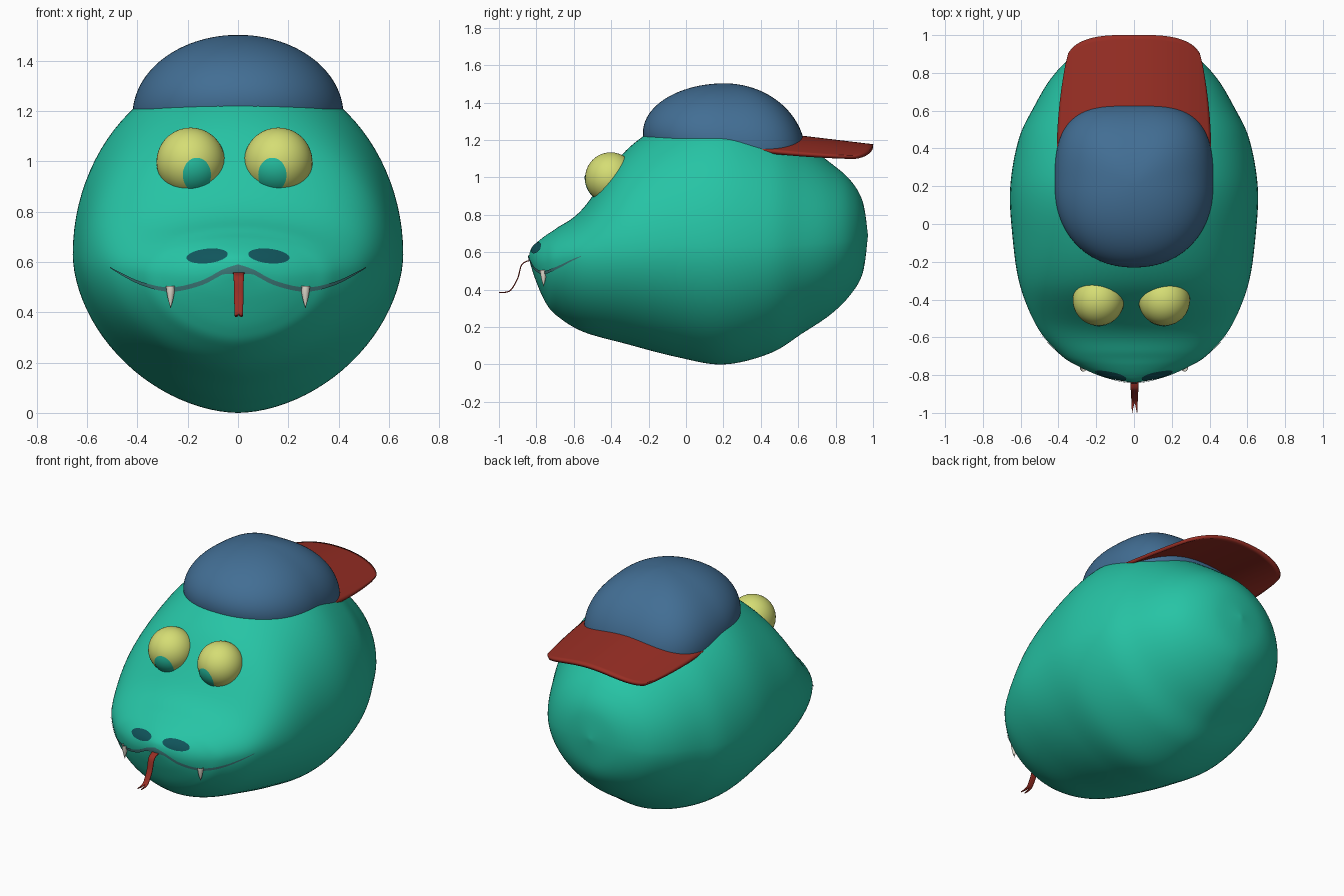
import bpy, bmesh, math
from mathutils import Vector
from mathutils.bvhtree import BVHTree

if "Cube" in bpy.data.objects:
    bpy.data.objects.remove(bpy.data.objects["Cube"])


def material(name, r, g, b):
    lin = [((c / 255 + 0.055) / 1.055) ** 2.4 for c in (r, g, b)]
    m = bpy.data.materials.new(name)
    m.diffuse_color = (*lin, 1)
    m.use_nodes = True
    m.node_tree.nodes["Principled BSDF"].inputs["Base Color"].default_value = m.diffuse_color
    return m


TEAL = material("teal_skin", 38, 196, 165)
BLUE = material("blue_cloth", 66, 110, 148)
RED = material("red", 152, 46, 36)
YELLOW = material("yellow_eye", 213, 221, 116)
DARK = material("dark_teal", 16, 85, 92)
GREY = material("grey_teal", 62, 122, 122)
IVORY = material("ivory", 232, 226, 212)


def finish(name, bm, mat, angle=60, thick=0, offset=0):
    bmesh.ops.remove_doubles(bm, verts=bm.verts, dist=1e-5)
    bmesh.ops.recalc_face_normals(bm, faces=bm.faces)
    me = bpy.data.meshes.new(name)
    bm.to_mesh(me)
    bm.free()
    ob = bpy.data.objects.new(name, me)
    bpy.context.collection.objects.link(ob)
    me.materials.append(mat)
    if thick:
        mod = ob.modifiers.new("thickness", 'SOLIDIFY')
        mod.thickness, mod.offset = thick, offset
    bpy.ops.object.select_all(action='DESELECT')
    ob.select_set(True)
    bpy.context.view_layer.objects.active = ob
    bpy.ops.object.shade_smooth_by_angle(angle=math.radians(angle))
    return ob


def grid(bm, f, nu, nv):
    """Add a quad sheet through f(u, v), u and v in 0..1."""
    vs = [[bm.verts.new(f(i / nu, j / nv)) for j in range(nv + 1)] for i in range(nu + 1)]
    for i in range(nu):
        for j in range(nv):
            bm.faces.new((vs[i][j], vs[i + 1][j], vs[i + 1][j + 1], vs[i][j + 1]))


def spline(pts, t):
    """Catmull-Rom through rows of numbers, t in 0..1."""
    n = len(pts) - 1
    i = min(int(t * n), n - 1)
    s = t * n - i
    p = [pts[max(0, min(n, i + k))] for k in (-1, 0, 1, 2)]
    return [0.5 * (2 * b + (c - a) * s + (2 * a - 5 * b + 4 * c - d) * s * s
                   + (3 * b - a - 3 * c + d) * s ** 3) for a, b, c, d in zip(*p)]


# Head: cross-sections along y (y, half width, bottom, widest height, top)
ROWS = [(-.84, 0, .575, .575, .575), (-.83, .07, .53, .565, .615),
        (-.80, .19, .44, .55, .65), (-.75, .30, .33, .55, .69),
        (-.69, .39, .26, .56, .73), (-.55, .51, .175, .58, .835),
        (-.32, .605, .11, .61, 1.145), (-.05, .645, .04, .63, 1.32),
        (.20, .655, 0, .63, 1.38), (.45, .61, .06, .63, 1.30),
        (.62, .53, .165, .64, 1.19), (.77, .44, .265, .65, 1.08),
        (.877, .335, .37, .66, .987), (.945, .19, .49, .68, .87),
        (.973, 0, .69, .69, .69)]


def head_point(u, v):
    y, w, lo, mid, hi = spline(ROWS, u)
    a = 2 * math.pi * v
    c, s = math.cos(a), math.sin(a)
    if s < 0:  # slightly pointed belly
        return (w * math.copysign(abs(c) ** 1.1, c), y, mid - (mid - lo) * abs(s) ** 1.1)
    return (w * c, y, mid + (hi - mid) * s)


bm = bmesh.new()
grid(bm, head_point, 112, 96)
bmesh.ops.remove_doubles(bm, verts=bm.verts, dist=1e-5)
bmesh.ops.recalc_face_normals(bm, faces=bm.faces)
TREE = BVHTree.FromBMesh(bm)
finish("head", bm, TEAL)


def on_face(x, z, lift=0.005):
    """Project a front-view point onto the head."""
    p, n, _, _ = TREE.ray_cast(Vector((x, -3, z)), Vector((0, 1, 0)))
    return p + n * (lift if n.y < 0 else -lift)


# Mouth line: thin ribbon, thicker under the nose
LIP = [(0, .59), (.06, .57), (.15, .525), (.27, .50), (.39, .525), (.505, .58)]


def mouth_point(u, v):
    t = abs(2 * u - 1)
    x, z = spline(LIP, t)
    depth = .016 * (1 - t ** 4) + .003 + .02 * max(0, 1 - t * 5)
    return on_face(math.copysign(x, u - .5), z - v * depth)


bm = bmesh.new()
grid(bm, mouth_point, 80, 3)
finish("mouth", bm, GREY)

# Nostrils: tilted ellipses lying on the snout
for side, label in ((-1, "left"), (1, "right")):
    def nostril_point(u, v):
        a, tilt = 2 * math.pi * u, -side * .1
        p, q = .082 * v * math.cos(a), .028 * v * math.sin(a)
        return on_face(side * .122 + p * math.cos(tilt) - q * math.sin(tilt),
                       .622 + p * math.sin(tilt) + q * math.cos(tilt), .004)
    bm = bmesh.new()
    grid(bm, nostril_point, 36, 5)
    finish(label + "_nostril", bm, DARK)

# Eyes with pupil plates
for label, ex, px in (("left", -.188, -.164), ("right", .16, .137)):
    c, r = Vector((ex, -.403, .998)), .136
    bm = bmesh.new()
    bmesh.ops.create_uvsphere(bm, u_segments=48, v_segments=32, radius=r)
    bmesh.ops.translate(bm, verts=bm.verts, vec=c)
    finish(label + "_eye", bm, YELLOW)

    def pupil_point(u, v):
        a = 2 * math.pi * u
        dx = px + .055 * v * math.cos(a) - c.x
        dz = .947 + .067 * v * math.sin(a) - c.z
        d = Vector((dx, -math.sqrt(max(0, r * r - dx * dx - dz * dz)), dz))
        return c + d * 1.02
    bm = bmesh.new()
    grid(bm, pupil_point, 40, 6)
    finish(label + "_pupil", bm, TEAL)

# Fangs
for side, label in ((-1, "left"), (1, "right")):
    top = on_face(side * .265, .505, 0)

    def fang_point(u, v):
        a, rad = 2 * math.pi * u, .018 * (1 - v ** 1.6)
        return top + Vector((rad * math.cos(a) + side * .003, rad * math.sin(a) + .002 * v, -.09 * v))
    bm = bmesh.new()
    grid(bm, fang_point, 14, 6)
    finish(label + "_fang", bm, IVORY)

# Forked tongue: two half ribbons that part near the tip
PATH = [(-.82, .556), (-.85, .552), (-.88, .53), (-.90, .46), (-.935, .40), (-.965, .386), (-1.0, .385)]
bm = bmesh.new()
for side in (-1, 1):
    def tongue_point(u, v):
        y, z = spline(PATH, u)
        outer = .023 - .009 * u
        inner = min(outer - .002, max(0, u - .72) * .045)
        return (.003 + side * (inner + (outer - inner) * v), y, z)
    grid(bm, tongue_point, 40, 2)
finish("tongue", bm, RED, thick=.006)


# Cap crown: dome over a rim that is round in front and squarish behind
def cap_point(u, v):
    a = 2 * math.pi * u
    c, s = math.cos(a), math.sin(a)
    e = 2 / 3.0 if s > 0 else 2 / 2.15
    x = .42 * math.copysign(abs(c) ** e, c)
    y = .435 * math.copysign(abs(s) ** e, s)
    base = 1.238 - .139 * (y + .42)
    phi = -.12 + (math.pi / 2 + .12) * v
    k = math.cos(phi)
    return (x * k, .205 + y * k, base + (1.503 - base) * math.sin(phi))


bm = bmesh.new()
grid(bm, cap_point, 96, 32)
finish("cap_crown", bm, BLUE)


# Cap brim: arched sheet pointing backwards with rounded corners
def brim_point(u, v):
    s = 2 * u - 1
    end = .84 + .16 * (1 - abs(s) ** 3.2) ** (1 / 2.2)
    y = .36 + (end - .36) * v
    x = s * (.405 - .045 * v ** 2)
    z = 1.212 - .12 * (y - .63) - .082 * (x / .37) ** 2
    return (x, y, z)


bm = bmesh.new()
grid(bm, brim_point, 48, 24)
finish("cap_brim", bm, RED, thick=.02)
